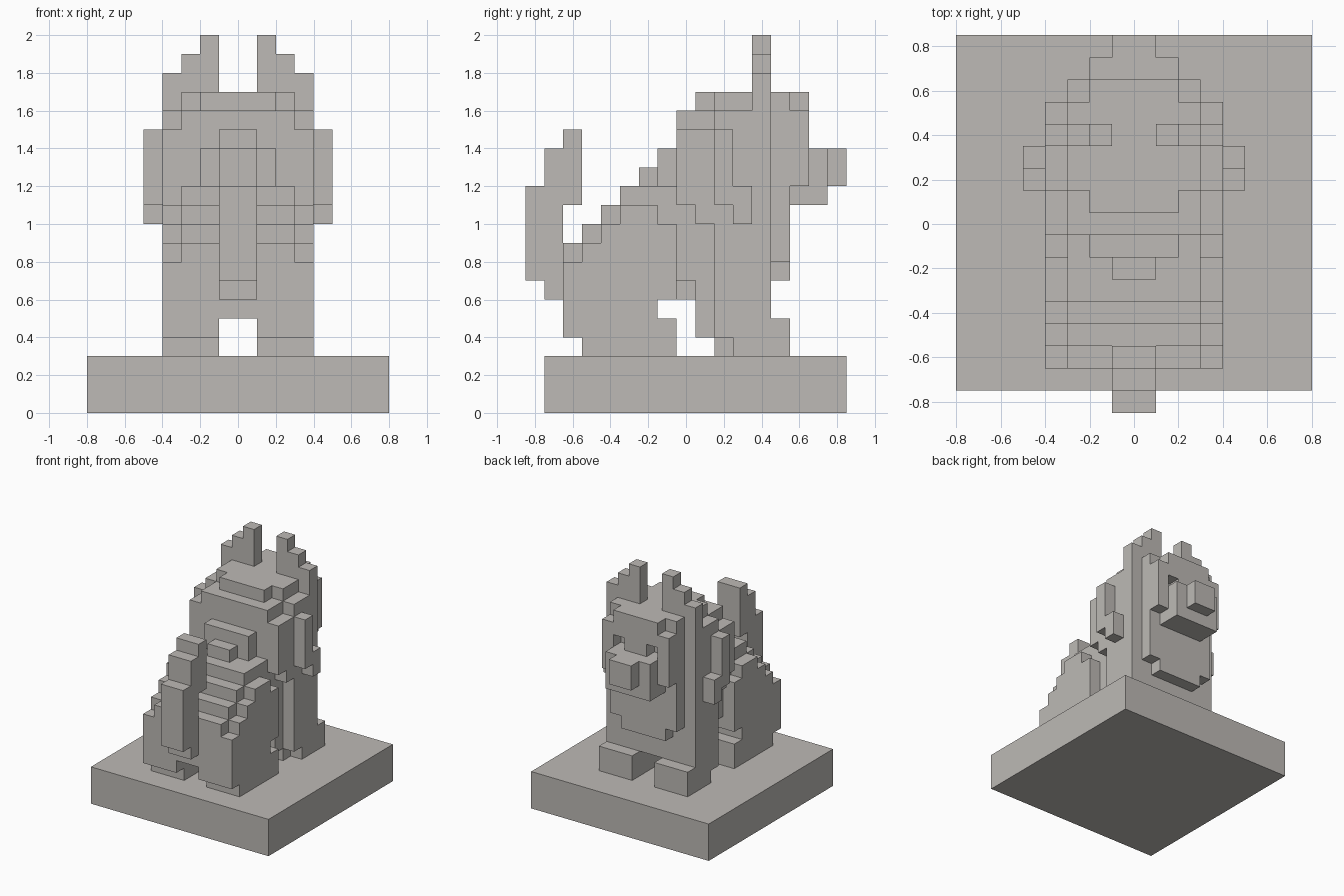
import bpy
import bmesh
from mathutils import Vector

CELL = 0.1
default = bpy.data.objects.get("Cube")
if default:
    bpy.data.objects.remove(default, do_unlink=True)

# Single stone colour
stone = bpy.data.materials.new("pale_stone")
stone.use_nodes = True
colour = (0.51, 0.49, 0.465, 1.0)
stone.diffuse_color = colour
stone.node_tree.nodes["Principled BSDF"].inputs["Base Color"].default_value = colour

parts = {}
filled = set()


def cells(x0, x1, y0, y1, z0, z1):
    """Block cells in a box on the +x side, together with their mirror images."""
    found = set()
    for x in range(x0, x1):
        for y in range(y0, y1):
            for z in range(z0, z1):
                found.update({(x, y, z), (-x - 1, y, z)})
    return found


def part(name, *boxes, cut=()):
    """Register a symmetric part made of boxes, minus the cut boxes."""
    own = set()
    for box in boxes:
        own |= cells(*box)
    for box in cut:
        own -= cells(*box)
    own -= filled
    filled.update(own)
    parts[name] = own


def build(name, own):
    """Make the outer skin of one part, leaving out faces against other parts."""
    bm = bmesh.new()
    for cell in sorted(own):
        centre = Vector(cell) + Vector((0.5, 0.0, 0.5))
        for axis in range(3):
            for sign in (-1, 1):
                step = [0, 0, 0]
                step[axis] = sign
                if tuple(c + s for c, s in zip(cell, step)) in filled:
                    continue
                n = Vector(step) * 0.5
                u = Vector((0, 0, 0))
                u[(axis + 1) % 3] = 0.5
                v = Vector((0, 0, 0))
                v[(axis + 2) % 3] = 0.5 * sign
                corners = (-u - v, u - v, u + v, -u + v)
                bm.faces.new([bm.verts.new((centre + n + c) * CELL) for c in corners])
    bmesh.ops.remove_doubles(bm, verts=bm.verts, dist=CELL / 100)
    mesh = bpy.data.meshes.new(name)
    bm.to_mesh(mesh)
    bm.free()
    mesh.materials.append(stone)
    bpy.context.collection.objects.link(bpy.data.objects.new(name, mesh))


# Each box: half-width range, depth range, height range, counted in cells
part("plinth", (0, 8, -7, 9, 0, 3))

part("front_legs",
     (1, 4, 2, 5, 3, 5),
     (1, 3, 1, 2, 4, 10),
     cut=[(3, 4, 2, 3, 3, 4)])
part("front_paws", (1, 4, 5, 6, 3, 5))

part("torso",
     (0, 4, 2, 5, 5, 16),
     (0, 3, 0, 2, 7, 16),
     (0, 2, 0, 2, 6, 7))

# Back slopes down to the tail in steps
part("stepped_back",
     (0, 3, -6, -1, 5, 9),
     (0, 3, -5, 0, 6, 10),
     (0, 3, -4, 0, 10, 11),
     (0, 3, -3, 0, 11, 12),
     (0, 1, -2, 0, 12, 13),
     (0, 2, -1, 0, 12, 14))

part("haunches",
     (1, 4, -6, -1, 4, 8),
     (3, 4, -5, -1, 8, 9),
     (3, 4, -4, -1, 9, 10),
     (3, 4, -3, -1, 10, 11),
     (3, 4, -1, 0, 6, 10))
part("hind_feet", (1, 4, -5, -1, 3, 4), (1, 4, -1, 0, 3, 5))

# Shoulder fur and the tufts on its sides
part("mane", (3, 4, 0, 1, 11, 15), (3, 4, 1, 2, 10, 15))
part("side_tufts", (4, 5, 2, 3, 11, 15), (4, 5, 3, 4, 10, 12))

part("chest", (0, 3, 5, 6, 8, 12), (0, 2, 5, 6, 7, 8))

# Head with eye sockets cut in
part("head",
     (0, 3, 5, 6, 12, 16),
     (0, 3, 6, 7, 12, 16),
     (0, 3, 2, 6, 16, 17),
     (0, 2, 1, 7, 16, 17),
     cut=[(1, 2, 6, 7, 14, 15)])
part("muzzle", (0, 2, 6, 8, 11, 14))
part("nose", (0, 1, 8, 9, 12, 14))
part("ears", *[(i, i + 1, 4, 5, 16, 21 - i) for i in (1, 2, 3)])

# Upright tail
part("tail",
     (0, 1, -8, -7, 7, 12),
     (0, 1, -7, -6, 6, 14),
     (0, 1, -6, -5, 11, 15))

for part_name, part_cells in parts.items():
    build(part_name, part_cells)
